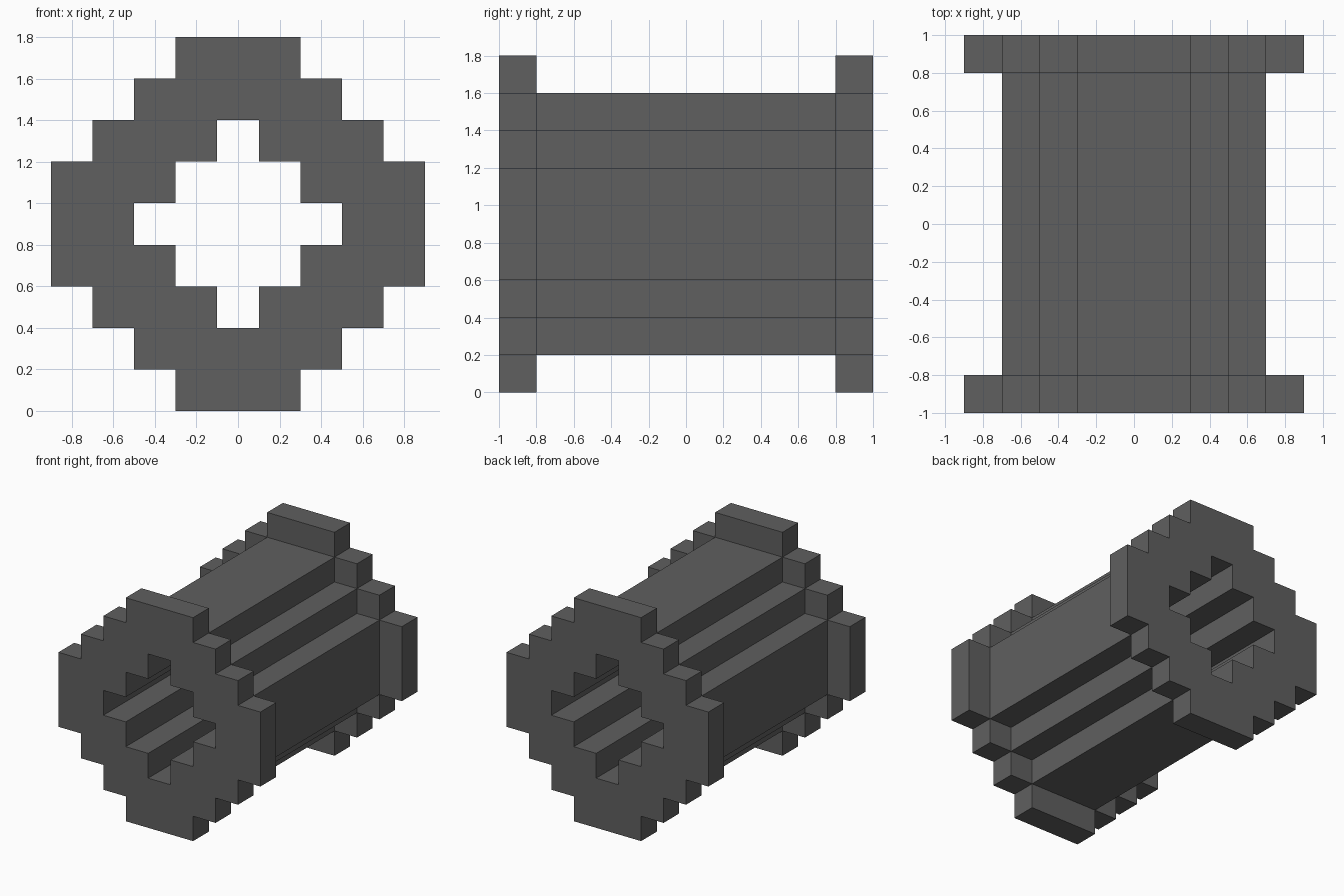
import bpy
import bmesh
import math
from mathutils import Vector

cube = bpy.data.objects.get("Cube")
if cube:
    bpy.data.objects.remove(cube, do_unlink=True)

# Dark grey material
grey = bpy.data.materials.new("dark_grey")
grey.use_nodes = True
colour = (0.115, 0.115, 0.115, 1)
grey.diffuse_color = colour
grey.node_tree.nodes["Principled BSDF"].inputs["Base Color"].default_value = colour

STEP = 0.2
CENTRE_Z = 0.9
LAYERS = [-1, -0.8, 0.8, 1]   # front flange, barrel, back flange
REACH = [5, 4, 5]             # stepped diamond size of each layer
HOLE = 2                      # stepped diamond size of the bore


def solid(i, layer, k):
    """True where the block at column i, row k of a layer is filled."""
    if not 0 <= layer < len(REACH):
        return False
    reach = REACH[layer]
    return HOLE < abs(i) + abs(k) <= reach and max(abs(i), abs(k)) < reach


def block_face(bm, i, layer, k, axis, sign):
    """Add one outward side of a block."""
    low = Vector(((i - 0.5) * STEP, LAYERS[layer], (k - 0.5) * STEP + CENTRE_Z))
    high = Vector(((i + 0.5) * STEP, LAYERS[layer + 1], (k + 0.5) * STEP + CENTRE_Z))
    u, v = (axis + 1) % 3, (axis + 2) % 3
    corners = []
    for a, b in ((0, 0), (1, 0), (1, 1), (0, 1)):
        p = low.copy()
        p[axis] = high[axis] if sign > 0 else low[axis]
        p[u] = high[u] if a else low[u]
        p[v] = high[v] if b else low[v]
        corners.append(bm.verts.new(p))
    bm.faces.new(corners if sign > 0 else corners[::-1])


# Flanged stepped tube: only the outside faces of the filled blocks
bm = bmesh.new()
cells = range(-4, 5)
for layer in range(len(REACH)):
    for i in cells:
        for k in cells:
            if not solid(i, layer, k):
                continue
            for axis in range(3):
                for sign in (-1, 1):
                    near = [i, layer, k]
                    near[axis] += sign
                    if not solid(*near):
                        block_face(bm, i, layer, k, axis, sign)
bmesh.ops.remove_doubles(bm, verts=bm.verts[:], dist=0.001)

# Merge the long wall strips that lie in one plane
bm.normal_update()
seams = [e for e in bm.edges if len(e.link_faces) == 2
         and all(abs(f.normal.y) < 0.5 for f in e.link_faces)]
bmesh.ops.dissolve_limit(bm, angle_limit=math.radians(1), verts=[], edges=seams)

mesh = bpy.data.meshes.new("flanged_stepped_tube")
bm.to_mesh(mesh)
bm.free()
mesh.materials.append(grey)
tube = bpy.data.objects.new("flanged_stepped_tube", mesh)
bpy.context.collection.objects.link(tube)
